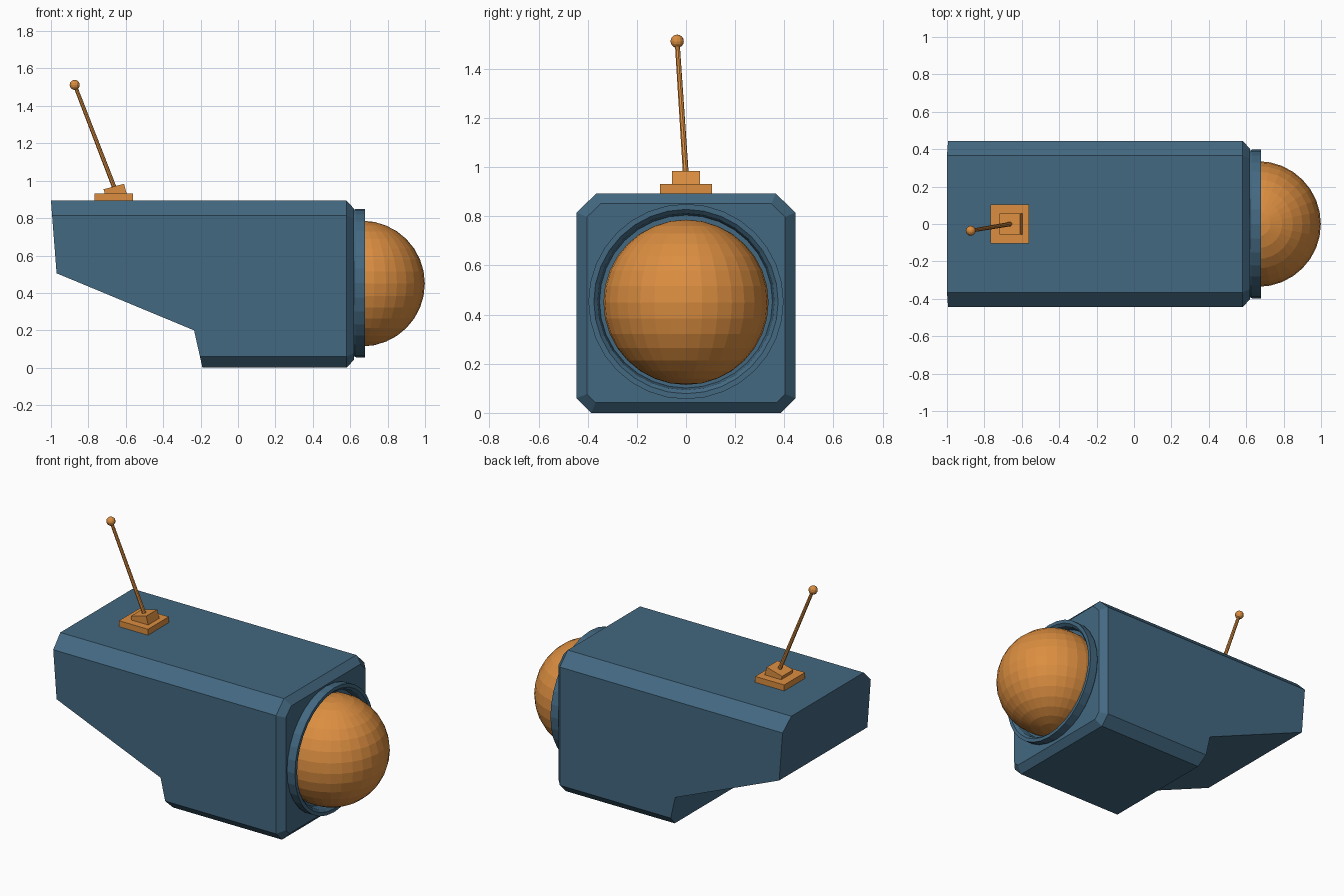
import bpy, bmesh, math
from mathutils import Vector, Matrix

if "Cube" in bpy.data.objects:
    bpy.data.objects.remove(bpy.data.objects["Cube"])


def material(name, rgb):
    m = bpy.data.materials.new(name)
    m.diffuse_color = (*rgb, 1)
    m.use_nodes = True
    m.node_tree.nodes["Principled BSDF"].inputs["Base Color"].default_value = m.diffuse_color
    return m


BLUE = material("steel_blue", (0.056, 0.14, 0.22))
ORANGE = material("orange", (0.71, 0.27, 0.052))


def finish(bm, name, mat):
    bmesh.ops.recalc_face_normals(bm, faces=bm.faces[:])
    me = bpy.data.meshes.new(name)
    bm.to_mesh(me)
    bm.free()
    me.materials.append(mat)
    ob = bpy.data.objects.new(name, me)
    bpy.context.collection.objects.link(ob)
    return ob


# Body: half outline joined across to its mirror image
bm = bmesh.new()
half = [(-1, .365, .893), (.58, .365, .893), (.62, .348, .851), (.62, .403, .797),
        (.58, .445, .815), (.58, .445, .06), (.62, .403, .077), (.62, .368, .042),
        (.58, .385, 0), (-.19, .385, 0), (-.2035, .445, .06), (-.235, .445, .2),
        (-.97, .445, .505), (-.994, .445, .815)]
L = [bm.verts.new(p) for p in half]
R = [bm.verts.new((x, -y, z)) for x, y, z in half]
for s in (L, R):
    for ids in ((13, 4, 5, 10, 11, 12), (0, 1, 4, 13), (1, 2, 3, 4),
                (4, 3, 6, 5), (5, 6, 7, 8), (5, 8, 9, 10)):
        bm.faces.new([s[i] for i in ids])
for ids in ((0, 1), (1, 2), (2, 3, 6, 7), (7, 8), (8, 9), (9, 10, 11), (11, 12), (12, 13, 0)):
    bm.faces.new([L[i] for i in ids] + [R[i] for i in reversed(ids)])
finish(bm, "body", BLUE)

# Lens collar: lathed ring around the x axis
bm = bmesh.new()
N = 32
prof = [(.61, .385), (.63, .397), (.68, .397), (.68, .375), (.665, .36), (.61, .35)]
rings = [[bm.verts.new((x, r * math.cos(2 * math.pi * i / N), .453 + r * math.sin(2 * math.pi * i / N)))
          for i in range(N)] for x, r in prof]
for a, b in zip(rings, rings[1:] + rings[:1]):
    for i in range(N):
        j = (i + 1) % N
        bm.faces.new((a[i], a[j], b[j], b[i]))
finish(bm, "lens_collar", BLUE)


def ball(name, center, r, u, v):
    bm = bmesh.new()
    bmesh.ops.create_uvsphere(bm, u_segments=u, v_segments=v, radius=r,
                              matrix=Matrix.Translation(center))
    return finish(bm, name, ORANGE)


def box(name, center, size, tilt=0):
    bm = bmesh.new()
    bmesh.ops.create_cube(bm, size=1, matrix=Matrix.Translation(center)
                          @ Matrix.Rotation(tilt, 4, 'Y') @ Matrix.Diagonal((*size, 1)))
    return finish(bm, name, ORANGE)


# Lens dome
ball("lens_dome", (.663, 0, .45), .336, 32, 16)

# Antenna: plate, tilted block, rod and tip
box("antenna_plate", (-.665, 0, .91), (.205, .21, .042))
box("antenna_block", (-.655, 0, .935), (.113, .112, .07), math.radians(-15))
p, q = Vector((-.66, 0, .96)), Vector((-.873, -.036, 1.512))
bm = bmesh.new()
bmesh.ops.create_cone(bm, cap_ends=True, segments=8, radius1=.012, radius2=.01, depth=(q - p).length,
                      matrix=Matrix.Translation((p + q) / 2)
                      @ (q - p).to_track_quat('Z', 'Y').to_matrix().to_4x4())
finish(bm, "antenna_rod", ORANGE)
ball("antenna_tip", q, .027, 12, 8)
